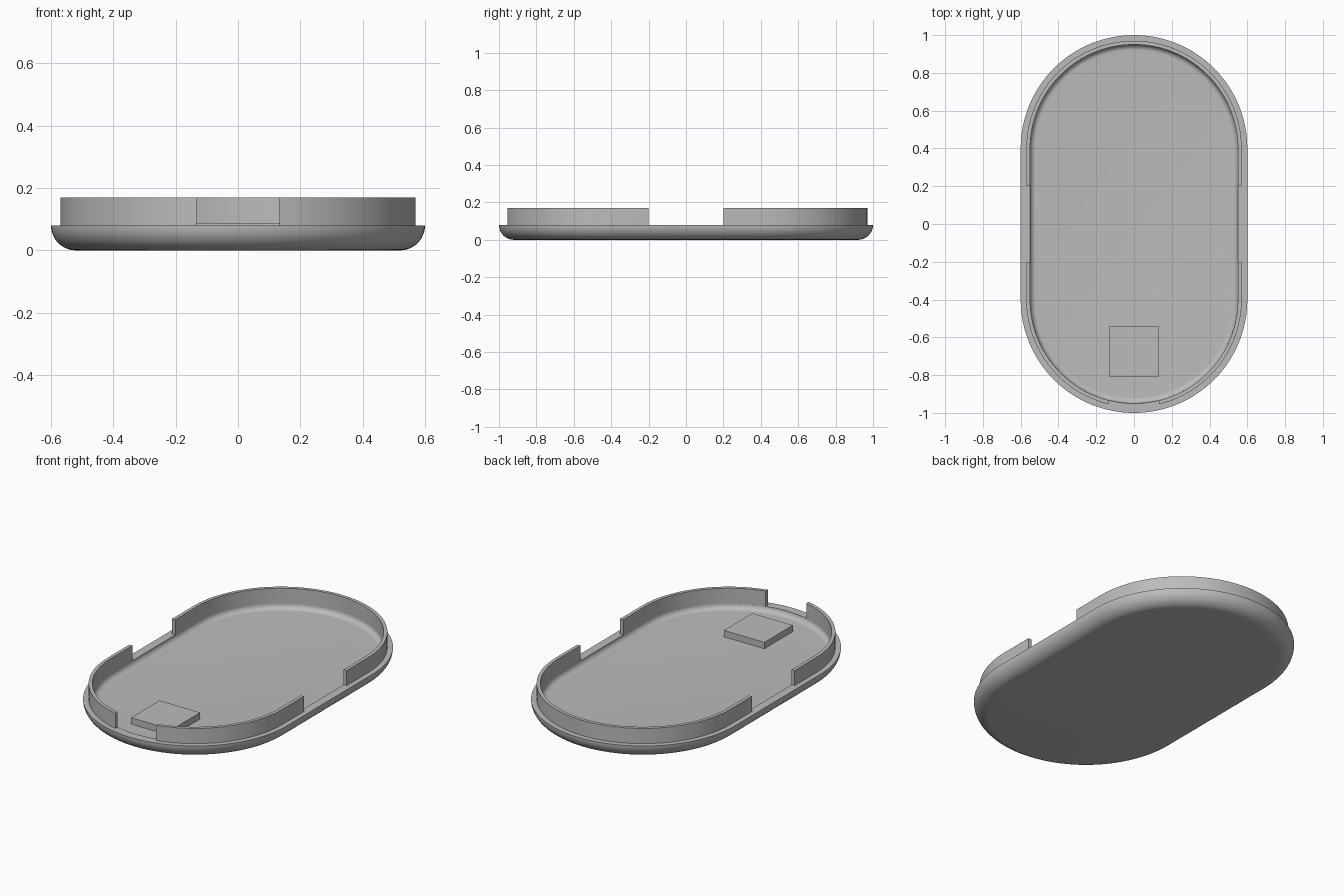
import bpy
import bmesh
from math import asin, cos, pi, sin

cube = bpy.data.objects.get("Cube")
if cube:
    bpy.data.objects.remove(cube)

ARC_Y = 0.4        # centre of each rounded end
RIM_R, LIP_R, INNER_R = 0.6, 0.57, 0.55
RIM_Z, LIP_Z, FLOOR_Z = 0.08, 0.17, 0.05
NOTCH = 0.133      # half width of the front notch
GAP = 0.2          # half length of the side gaps

grey = bpy.data.materials.new("plain grey")
grey.use_nodes = True
grey.diffuse_color = (0.5, 0.5, 0.5, 1)
grey.node_tree.nodes["Principled BSDF"].inputs["Base Color"].default_value = (0.5, 0.5, 0.5, 1)


def finish(name, bm):
    bmesh.ops.recalc_face_normals(bm, faces=bm.faces)
    mesh = bpy.data.meshes.new(name)
    bm.to_mesh(mesh)
    bm.free()
    mesh.materials.append(grey)
    obj = bpy.data.objects.new(name, mesh)
    bpy.context.collection.objects.link(obj)
    bpy.ops.object.select_all(action="DESELECT")
    obj.select_set(True)
    bpy.context.view_layer.objects.active = obj
    bpy.ops.object.shade_smooth_by_angle(angle=pi / 6)
    return obj


def arc(r, start, end, side, steps=64):
    angles = [start + (end - start) * i / steps for i in range(steps + 1)]
    return [(r * cos(a), side * ARC_Y + r * sin(a)) for a in angles]


def stadium(r):
    return arc(r, 0, pi, 1) + arc(r, pi, 2 * pi, -1)


def loft(bm, rings, closed):
    """Join neighbouring rings of points with quads."""
    for a, b in zip(rings, rings[1:]):
        n = len(a)
        for i in range(n if closed else n - 1):
            j = (i + 1) % n
            bm.faces.new((a[i], a[j], b[j], b[i]))


# Shallow tray: rounded outside, flat rim, rounded inside
STEPS = 12
quarter = [i * pi / 2 / STEPS for i in range(STEPS + 1)]
fillet = RIM_Z - FLOOR_Z
profile = [(RIM_R - RIM_Z + RIM_Z * sin(a), RIM_Z - RIM_Z * cos(a)) for a in quarter]
profile += [(INNER_R - fillet + fillet * cos(a), RIM_Z - fillet * sin(a)) for a in quarter]
bm = bmesh.new()
rings = [[bm.verts.new((x, y, z)) for x, y in stadium(r)] for r, z in profile]
loft(bm, rings, True)
bm.faces.new(rings[0])
bm.faces.new(rings[-1])
finish("tray", bm)


# Upright lip, in three pieces separated by gaps
def lip(name, path):
    bm = bmesh.new()
    corners = [(LIP_R, RIM_Z), (LIP_R, LIP_Z), (INNER_R, LIP_Z), (INNER_R, RIM_Z)]
    rings = [[bm.verts.new((x, y, z)) for x, y in path(r)] for r, z in corners]
    loft(bm, rings + rings[:1], False)
    for end in (0, -1):
        bm.faces.new([ring[end] for ring in rings])
    finish(name, bm)


def back_path(r):
    return [(r, GAP)] + arc(r, 0, pi, 1) + [(-r, GAP)]


def front_path(r, side):
    points = [(r, -GAP)] + arc(r, 0, asin(NOTCH / r) - pi / 2, -1)
    return [(side * x, y) for x, y in points]


lip("back_lip", back_path)
for name, side in (("left", 1), ("right", -1)):
    lip(name + "_front_lip", lambda r: front_path(r, side))

# Square pad on the floor near the front notch
bm = bmesh.new()
bmesh.ops.create_cube(bm, size=1)
bmesh.ops.scale(bm, vec=(0.265, 0.265, 0.038), verts=bm.verts)
bmesh.ops.translate(bm, vec=(0, -0.675, FLOOR_Z + 0.019), verts=bm.verts)
finish("floor_pad", bm)
